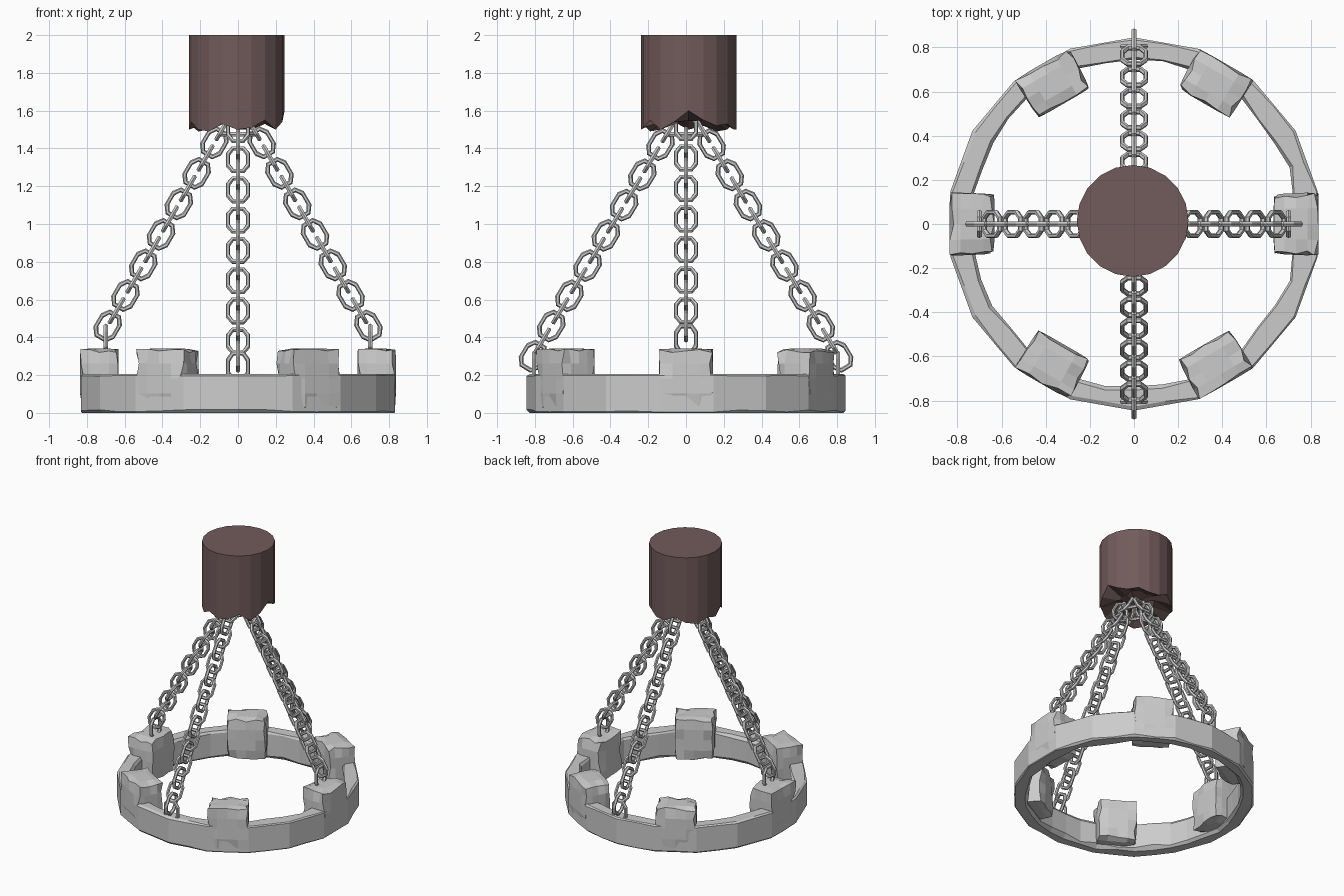
import bpy, bmesh, math, random
from mathutils import Vector, Matrix

if "Cube" in bpy.data.objects:
    bpy.data.objects.remove(bpy.data.objects["Cube"])

random.seed(4)


def make_object(name, bm, material=None):
    bmesh.ops.recalc_face_normals(bm, faces=bm.faces)
    mesh = bpy.data.meshes.new(name)
    bm.to_mesh(mesh)
    bm.free()
    obj = bpy.data.objects.new(name, mesh)
    bpy.context.collection.objects.link(obj)
    if material:
        mesh.materials.append(material)
    return obj


def bridge_rings(bm, a, b):
    n = len(a)
    for i in range(n):
        j = (i + 1) % n
        bm.faces.new((a[i], a[j], b[j], b[i]))


# Stone ring: 18-sided outline, each side split in two, with worn edges
def stone_ring():
    bm = bmesh.new()
    sections = []
    for i in range(36):
        a = math.radians(10 * i)
        k = 1.0 if i % 2 else math.cos(math.radians(10))
        r = random.uniform
        ro, ri = 0.845 * k, 0.74 + r(-0.012, 0.012)
        c1, c2 = r(0.004, 0.018), r(0.012, 0.035)
        profile = [(ro - c1, 0), (ro, c1), (ro, 0.2 - c1 / 3), (ro - c1, 0.205),
                   (ri + c1, 0.205), (ri, 0.2 - c1), (ri, c2), (ri + c2, 0)]
        sections.append([bm.verts.new((p * math.cos(a), p * math.sin(a), z))
                         for p, z in profile])
    for i in range(36):
        bridge_rings(bm, sections[i], sections[(i + 1) % 36])
    make_object("stone_ring", bm)


# Battlement block: cube with randomly chipped edges
def stone_block(index):
    bm = bmesh.new()
    bmesh.ops.create_cube(bm, size=1)
    bmesh.ops.subdivide_edges(bm, edges=bm.edges[:], cuts=3, use_grid_fill=True)
    size = Vector((0.205, 0.28, 0.315))
    for v in bm.verts:
        edge = sum(abs(c) > 0.49 for c in v.co)
        pos = Vector(v.co[i] * size[i] for i in range(3))
        pos.y *= 1 + 0.06 * v.co.x
        if edge >= 2:
            for i in range(3):
                if abs(v.co[i]) > 0.49:
                    pos[i] -= math.copysign(random.choice((0.002, 0.005, 0.012, 0.02)), pos[i])
        v.co = pos + Vector((0.734, 0, 0.1825))
    bm.transform(Matrix.Rotation(math.radians(60 * index), 4, 'Z'))
    make_object("stone_block_%d" % (index + 1), bm)


# One faceted chain link: outline swept with a six-sided wire
OUTLINE = [(0.028, 0.07), (0.053, 0.034), (0.053, -0.034), (0.028, -0.07),
           (-0.028, -0.07), (-0.053, -0.034), (-0.053, 0.034), (-0.028, 0.07)]
HEXAGON = [(0.095 * math.cos(math.radians(60 * i)),
            0.095 * math.sin(math.radians(60 * i))) for i in range(6)]


def add_link(bm, centre, along, normal, outline=OUTLINE, wire=0.013):
    side = along.cross(normal).normalized()
    rings = []
    for x, y in outline:
        out = (side * x + along * y).normalized()
        p = centre + side * x + along * y
        rings.append([bm.verts.new(p + wire * (out * math.cos(t) + normal * math.sin(t)))
                      for t in (k * math.pi / 3 for k in range(6))])
    for i in range(len(rings)):
        bridge_rings(bm, rings[i], rings[(i + 1) % len(rings)])


# Chain: alternating links along a straight slope plus an upright anchor link
def chain(name, angle, low, high, steps, anchor):
    bm = bmesh.new()
    low, high = (Vector((r, 0, z)) for r, z in (low, high))
    along = (high - low).normalized()
    flat = Vector((0, 1, 0))
    for i in range(steps + 2):
        normal = flat if i % 2 == 0 else along.cross(flat).normalized()
        add_link(bm, low.lerp(high, i / steps), along, normal)
    add_link(bm, Vector((anchor[0], 0, anchor[1])), Vector((0, 0, 1)), Vector((1, 0, 0)))
    bm.transform(Matrix.Rotation(math.radians(angle), 4, 'Z'))
    make_object(name, bm)


# Broken wooden post: jagged lower rim with a hollowed underside
def post():
    wood = bpy.data.materials.new("dark_wood")
    wood.diffuse_color = (0.17, 0.105, 0.105, 1)
    wood.use_nodes = True
    wood.node_tree.nodes["Principled BSDF"].inputs["Base Color"].default_value = wood.diffuse_color
    rim = [1.60, 1.55, 1.52, 1.53, 1.50, 1.50, 1.54, 1.50, 1.49, 1.52,
           1.50, 1.54, 1.50, 1.49, 1.53, 1.50, 1.51, 1.55, 1.50, 1.54]
    bm = bmesh.new()

    def ring(radius, heights):
        return [bm.verts.new((-0.006 + radius * math.cos(i * math.pi / 10),
                              0.014 + radius * math.sin(i * math.pi / 10), z))
                for i, z in enumerate(heights)]
    top = ring(0.253, [2.0] * 20)
    bottom = ring(0.253, rim)
    inner = ring(0.13, [1.56 + random.uniform(-0.02, 0.02) for _ in rim])
    bm.faces.new(top)
    bridge_rings(bm, top, bottom)
    bridge_rings(bm, bottom, inner)
    tip = bm.verts.new((0, 0.01, 1.55))
    for i in range(20):
        bm.faces.new((inner[i], inner[(i + 1) % 20], tip))
    make_object("broken_post", bm, wood)


stone_ring()
for i in range(6):
    stone_block(i)
for name, angle in (("right", 0), ("left", 180)):
    chain("chain_" + name, angle, (0.69, 0.46), (0.125, 1.43), 12, (0.70, 0.39))
for name, angle in (("back", 90), ("front", 270)):
    chain("chain_" + name, angle, (0.81, 0.30), (0.135, 1.42), 14, (0.805, 0.245))

# Central ring that gathers the four chains
bm = bmesh.new()
add_link(bm, Vector((0, 0, 1.475)), Vector((0, 1, 0)), Vector((0, 0, 1)), HEXAGON)
make_object("gathering_ring", bm)
post()
